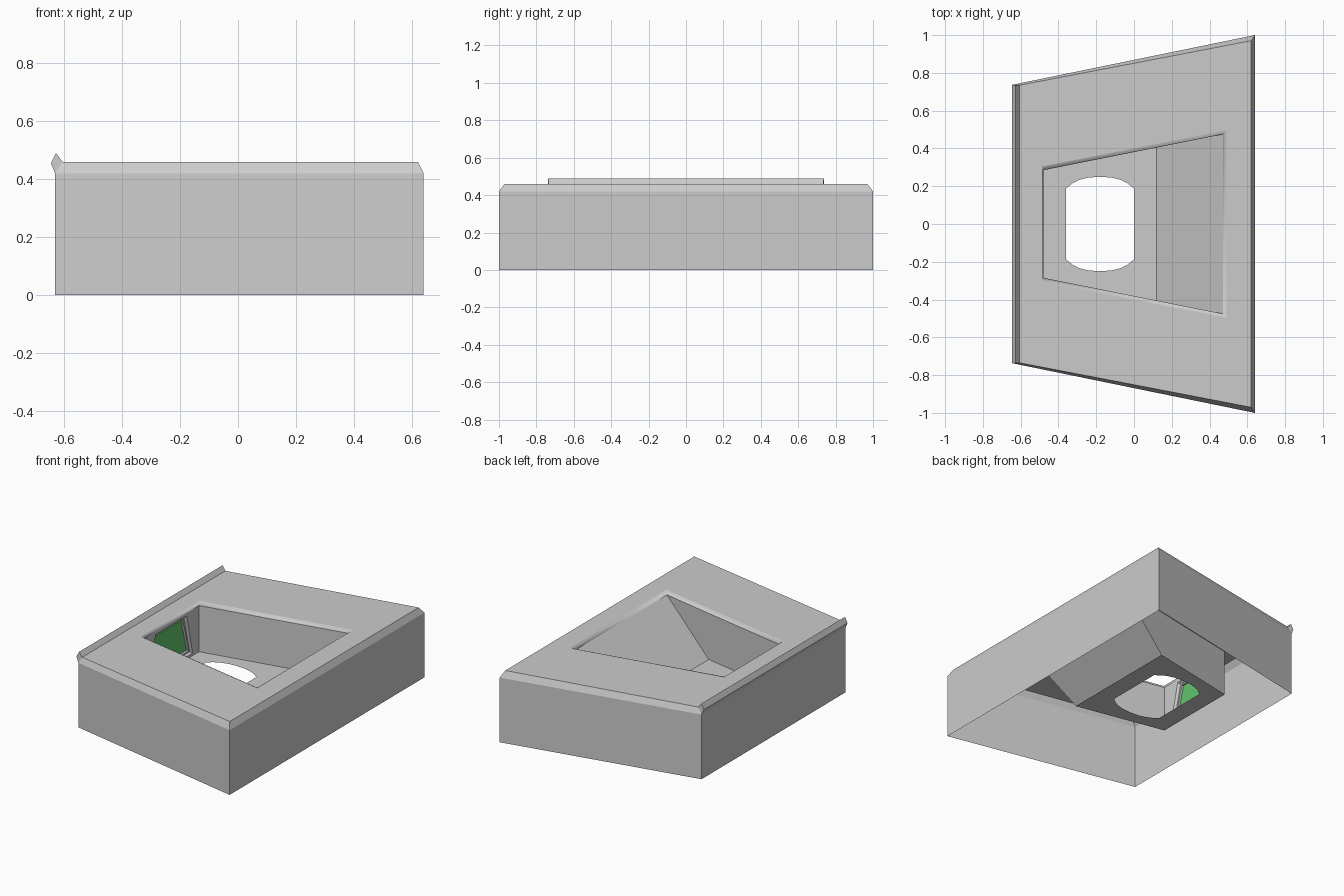
import bpy, bmesh, math

if "Cube" in bpy.data.objects:
    bpy.data.objects.remove(bpy.data.objects["Cube"])


def ring(bm, coords):
    return [bm.verts.new(c) for c in coords]


def bridge(bm, a, b, smooth=False):
    # Quads between two closed rings of equal length
    n = len(a)
    for i in range(n):
        f = bm.faces.new((a[i], a[(i + 1) % n], b[(i + 1) % n], b[i]))
        f.smooth = smooth


def trapezoid(x0, y0, x1, y1, z):
    return [(x0, -y0, z), (x1, -y1, z), (x1, y1, z), (x0, y0, z)]


def window(x, z0, w0, z1, w1):
    return [(x, -w0, z0), (x, w0, z0), (x, w1, z1), (x, -w1, z1)]


def finish(bm, name, color=None):
    me = bpy.data.meshes.new(name)
    bm.to_mesh(me)
    bm.free()
    ob = bpy.data.objects.new(name, me)
    bpy.context.collection.objects.link(ob)
    if color:
        mat = bpy.data.materials.new(name + "_green")
        mat.diffuse_color = color
        mat.use_nodes = True
        mat.node_tree.nodes["Principled BSDF"].inputs["Base Color"].default_value = mat.diffuse_color
        me.materials.append(mat)
    return ob


FLOOR = 0.14

# Housing: open-bottomed shell, chamfer, top plate and soft pocket rim
bm = bmesh.new()
rings = [ring(bm, trapezoid(*p)) for p in (
    (-0.63, 0.74, 0.64, 1.0, 0.0),
    (-0.63, 0.74, 0.64, 1.0, 0.42),
    (-0.605, 0.735, 0.62, 0.97, 0.46),
    (-0.487, 0.305, 0.49, 0.497, 0.46),
    (-0.482, 0.292, 0.476, 0.482, 0.455),
    (-0.48, 0.285, 0.47, 0.475, 0.44))]
for i in range(5):
    bridge(bm, rings[i], rings[i + 1], i >= 3)
tl0, tr0, tr1, tl1 = rings[5]

# Pocket side walls and sloped end
fl0, fr0, fr1, fl1 = floor = ring(bm, trapezoid(-0.48, 0.285, 0.12, 0.405, FLOOR))
bm.faces.new((tl0, tr0, fr0, fl0))
bm.faces.new((tr1, tl1, fl1, fr1))
bm.faces.new((tr0, tr1, fr1, fr0))

# Pocket end wall with a recessed window frame
opening = ring(bm, window(-0.48, 0.155, 0.22, 0.42, 0.16))
step = ring(bm, window(-0.495, 0.165, 0.21, 0.41, 0.15))
inner = ring(bm, window(-0.495, 0.175, 0.20, 0.40, 0.14))
back = ring(bm, window(-0.51, 0.175, 0.20, 0.40, 0.14))
bridge(bm, [fl0, fl1, tl1, tl0], opening)
bridge(bm, opening, step)
bridge(bm, step, inner)
bridge(bm, inner, back)

# Pocket floor with a rounded hole, filled in as two halves
N = 32
p = 2 / 2.4


def power(v):
    return math.copysign(abs(v) ** p, v) if abs(v) > 1e-9 else 0.0


hole = ring(bm, [(-0.18 + 0.24 * power(math.cos(math.tau * i / N)),
                  0.25 * power(math.sin(math.tau * i / N)), FLOOR) for i in range(N)])
corners = [fr1, fl1, fl0, fr0]
for q in range(4):
    start = q * N // 4 + N // 8
    nxt = [hole[(start + k) % N] for k in range(N // 4 + 1)]
    f = bm.faces.new([corners[q], corners[(q + 1) % 4]] + nxt[::-1])
    bmesh.ops.triangulate(bm, faces=[f])
bmesh.ops.recalc_face_normals(bm, faces=bm.faces[:])
if max(bm.faces, key=lambda f: f.calc_area() * (abs(f.normal.z) > 0.9)
       * (f.calc_center_median().z > 0.45)).normal.z < 0:
    bmesh.ops.reverse_faces(bm, faces=bm.faces[:])
finish(bm, "housing")

# Raised lip along the short edge
bm = bmesh.new()
profile = [(-0.63, 0.42, 0.74), (-0.645, 0.455, 0.737),
           (-0.627, 0.49, 0.737), (-0.605, 0.46, 0.735)]
a = ring(bm, [(x, -y, z) for x, z, y in profile])
b = ring(bm, [(x, y, z) for x, z, y in profile])
bridge(bm, a, b)
bm.faces.new(a)
bm.faces.new(b[::-1])
bmesh.ops.recalc_face_normals(bm, faces=bm.faces[:])
finish(bm, "edge_lip")

# Green window panel, facing into the pocket
bm = bmesh.new()
bm.faces.new(ring(bm, window(-0.51, 0.175, 0.20, 0.40, 0.14)))
finish(bm, "window_panel", (0.12, 0.55, 0.15, 1))
